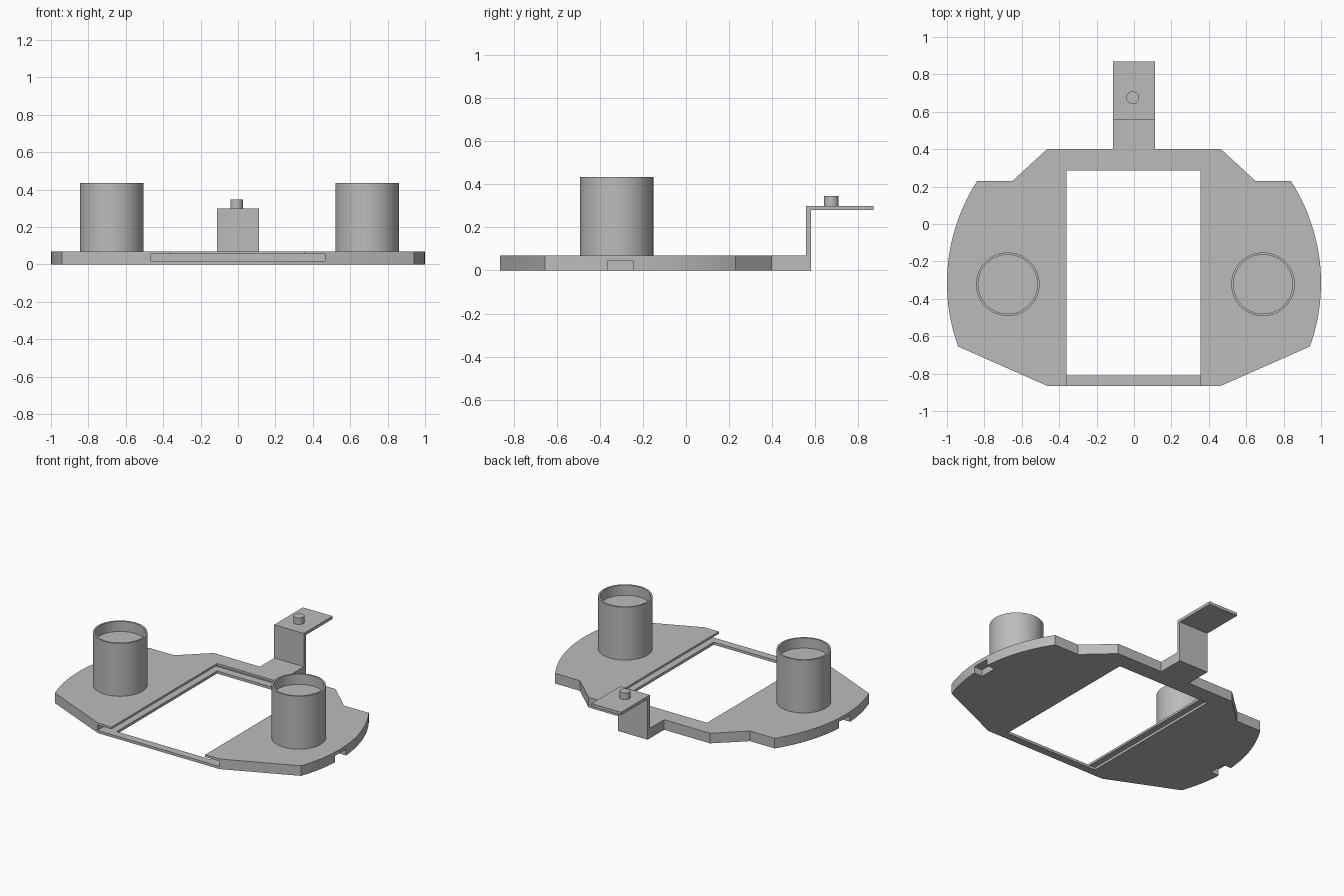
import bpy, bmesh, math
from mathutils import Vector

cube = bpy.data.objects.get("Cube")
if cube:
    bpy.data.objects.remove(cube, do_unlink=True)

grey = bpy.data.materials.new("plain grey")
grey.use_nodes = True
grey.diffuse_color = (0.5, 0.5, 0.5, 1)
grey.node_tree.nodes["Principled BSDF"].inputs["Base Color"].default_value = (0.5, 0.5, 0.5, 1)


def finish(name, bm, smooth=True):
    bmesh.ops.recalc_face_normals(bm, faces=bm.faces)
    mesh = bpy.data.meshes.new(name)
    bm.to_mesh(mesh)
    bm.free()
    mesh.materials.append(grey)
    obj = bpy.data.objects.new(name, mesh)
    bpy.context.collection.objects.link(obj)
    if smooth:
        bpy.ops.object.select_all(action="DESELECT")
        obj.select_set(True)
        bpy.context.view_layer.objects.active = obj
        bpy.ops.object.shade_smooth_by_angle(angle=math.radians(30))
    return obj


def prism(name, points, direction, smooth=False):
    """Extrude a flat outline of 3D points along a direction."""
    bm = bmesh.new()
    face = bm.faces.new([bm.verts.new(p) for p in points])
    new = bmesh.ops.extrude_face_region(bm, geom=[face])["geom"]
    verts = [v for v in new if isinstance(v, bmesh.types.BMVert)]
    bmesh.ops.translate(bm, verts=verts, vec=Vector(direction))
    return finish(name, bm, smooth)


def box(name, x0, x1, y0, y1, z0, z1):
    return prism(name, [(x0, y0, z0), (x1, y0, z0), (x1, y1, z0), (x0, y1, z0)], (0, 0, z1 - z0))


def lathe(name, profile, centre, steps=64):
    bm = bmesh.new()
    verts = [bm.verts.new((r, 0, z)) for r, z in profile]
    edges = [bm.edges.new(pair) for pair in zip(verts, verts[1:])]
    bmesh.ops.spin(bm, geom=verts + edges, axis=(0, 0, 1), cent=(0, 0, 0),
                   angle=math.tau, steps=steps)
    bmesh.ops.remove_doubles(bm, verts=bm.verts, dist=1e-5)
    bmesh.ops.translate(bm, verts=bm.verts, vec=(*centre, 0))
    return finish(name, bm)


def cut(target, cutter):
    cutter.hide_render = True
    mod = target.modifiers.new("cut", "BOOLEAN")
    mod.operation, mod.solver, mod.object = "DIFFERENCE", "EXACT", cutter
    bpy.context.view_layer.objects.active = target
    bpy.ops.object.modifier_apply(modifier=mod.name)
    bpy.data.objects.remove(cutter, do_unlink=True)


# Base plate: half outline from the back tab round the arc to the front edge
TOP = 0.07
ARC_Y = -0.315
half = [(0.113, 0.58), (0.113, 0.4), (0.465, 0.4), (0.65, 0.23)]
start, end = math.asin(0.545), math.asin(-0.34)
for i in range(25):
    a = start + (end - start) * i / 24
    half.append((math.cos(a), ARC_Y + math.sin(a)))
half.append((0.465, -0.865))
outline = half + [(-x, y) for x, y in reversed(half)]
plate = prism("base_plate", [(x, y, 0) for x, y in outline], (0, 0, TOP), True)

# Central window, open above a thin front sill
LEFT, RIGHT, BACK, SILL = -0.36, 0.355, 0.285, 0.018
window = [(-0.81, -0.1), (BACK, -0.1), (BACK, 0.2), (-1, 0.2), (-1, SILL), (-0.81, SILL)]
cut(plate, prism("window_cutter", [(LEFT, y, z) for y, z in window], (RIGHT - LEFT, 0, 0)))

# Slide-in slot round the window
cut(plate, box("slot_cutter", -0.468, 0.465, -1, 0.34, SILL, 0.055))

# Notches under both side edges
for side in (-1, 1):
    x0, x1 = sorted((side * 0.935, side * 1.1))
    cut(plate, box("notch_cutter", x0, x1, -0.365, -0.245, -0.1, 0.045))

# Two cups with a thin rim and a recessed floor
for name, x in (("right_cup", -0.675), ("left_cup", 0.69)):
    lathe(name, [(0, TOP), (0.17, TOP), (0.17, 0.435), (0.158, 0.435), (0.158, 0.365), (0, 0.365)],
          (x, -0.322))

# Raised back bracket with a peg
bracket = [(0.58, TOP), (0.58, 0.28), (0.87, 0.28), (0.87, 0.3), (0.557, 0.3), (0.557, TOP)]
prism("back_bracket", [(-0.113, y, z) for y, z in bracket], (0.226, 0, 0))
lathe("bracket_peg", [(0, 0.3), (0.034, 0.3), (0.034, 0.346), (0, 0.346)], (-0.007, 0.675), 32)
